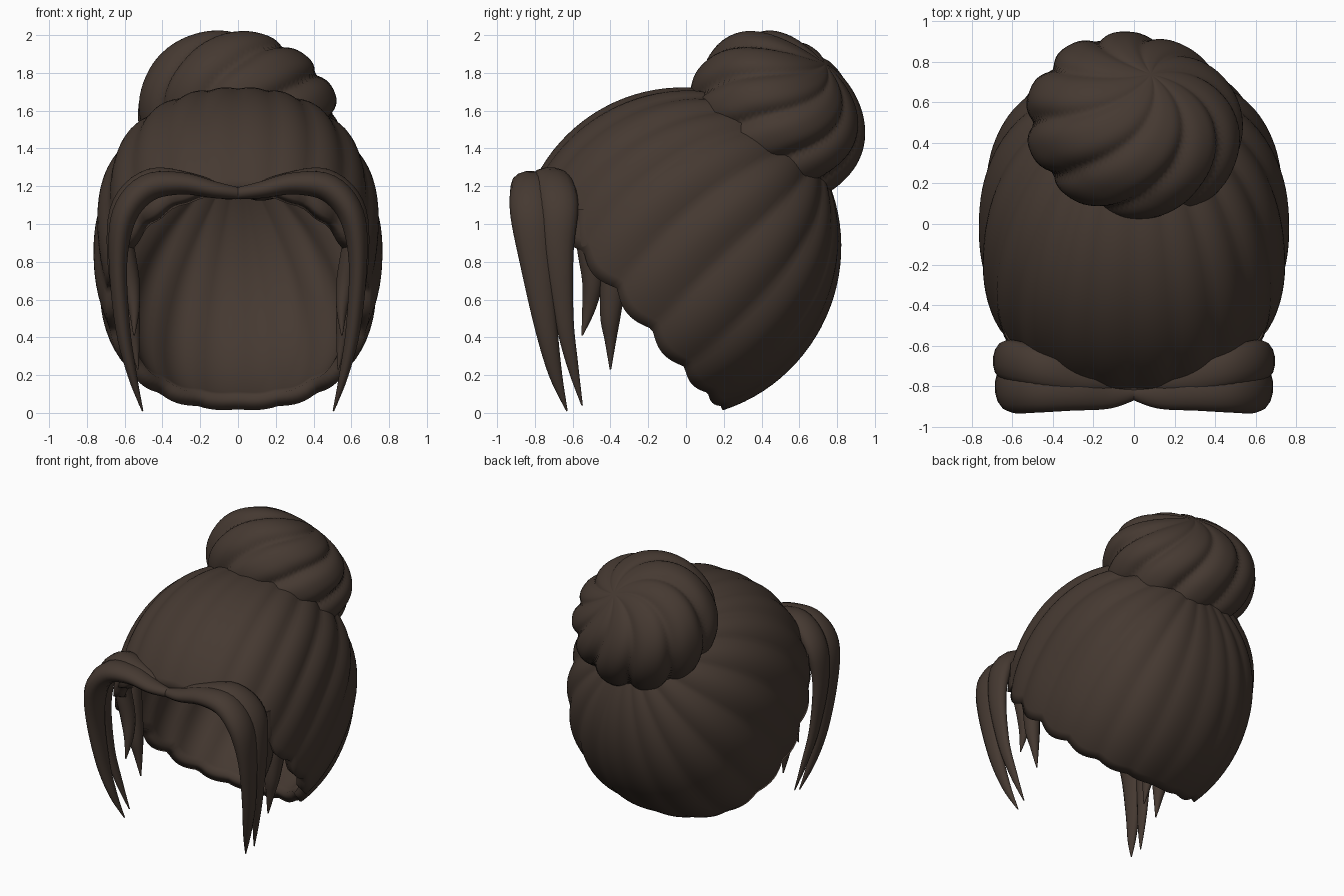
import bpy, bmesh, math
from mathutils import Vector

if "Cube" in bpy.data.objects:
    bpy.data.objects.remove(bpy.data.objects["Cube"])

# One dark brown for all the hair
hair = bpy.data.materials.new("dark_brown_hair")
hair.use_nodes = True
COLOR = (0.06, 0.041, 0.031, 1)
hair.diffuse_color = COLOR
bsdf = hair.node_tree.nodes["Principled BSDF"]
bsdf.inputs["Base Color"].default_value = COLOR
bsdf.inputs["Roughness"].default_value = 0.8

X = Vector((1, 0, 0))


def grid_object(name, rings, first_tip=None, last_tip=None):
    """Skin closed rings of points, with optional end points."""
    bm = bmesh.new()
    loops = [[bm.verts.new(p) for p in ring] for ring in rings]
    n = len(loops[0])
    for a, b in zip(loops, loops[1:]):
        for i in range(n):
            j = (i + 1) % n
            bm.faces.new((a[i], a[j], b[j], b[i]))
    for tip, loop in ((first_tip, loops[0]), (last_tip, loops[-1])):
        if tip is not None:
            v = bm.verts.new(tip)
            for i in range(n):
                bm.faces.new((v, loop[i], loop[(i + 1) % n]))
    bmesh.ops.recalc_face_normals(bm, faces=bm.faces)
    mid = sum((v.co for v in bm.verts), Vector()) / len(bm.verts)
    if sum(f.normal.dot(f.calc_center_median() - mid) for f in bm.faces) < 0:
        bmesh.ops.reverse_faces(bm, faces=bm.faces)
    mesh = bpy.data.meshes.new(name)
    bm.to_mesh(mesh)
    bm.free()
    mesh.materials.append(hair)
    obj = bpy.data.objects.new(name, mesh)
    bpy.context.collection.objects.link(obj)
    return obj


def smooth(obj, degrees=45):
    bpy.ops.object.select_all(action="DESELECT")
    obj.select_set(True)
    bpy.context.view_layer.objects.active = obj
    bpy.ops.object.shade_smooth_by_angle(angle=math.radians(degrees))


# Hair cap: a bowl whose axis leans back, combed from the bun to the rim
CENTRE = Vector((0, -0.02, 0.855))
AXIS = Vector((0, 0.753, 0.658))
FRONT = Vector((0, -0.658, 0.753))
SEGMENTS, ROWS = 160, 30


def cap_point(u, t):
    v = abs(math.atan2(math.sin(u), math.cos(u)))
    side = math.sin(v)
    comb = 10 * v + 1.2 * math.sin(2 * v) + 1.5 * side * math.sin(t * 2.5)
    ridge = abs(math.sin(comb))
    theta = t * (2.03 + 0.08 * side ** 2 + 0.05 * (ridge - 0.6) * side)
    d = AXIS * math.cos(theta) + math.sin(theta) * (FRONT * math.cos(u) + X * math.sin(u))
    p = 2.35
    r = ((abs(d.x) / 0.765) ** p + (math.hypot(d.y, d.z) / 0.87) ** p) ** (-1 / p)
    groove = (0.008 + 0.024 * side) * (1 - ridge) * math.sin(t * 2.6)
    back = 0.03 * max(0, -math.cos(u)) * math.sin(math.pi * t)
    return CENTRE + d * (r - groove - back)


cap = grid_object(
    "hair_cap",
    [[cap_point(2 * math.pi * i / SEGMENTS, k / ROWS) for i in range(SEGMENTS)]
     for k in range(1, ROWS + 1)],
    first_tip=cap_point(0, 0))
shell = cap.modifiers.new("thickness", "SOLIDIFY")
shell.thickness = 0.08
shell.offset = -1
smooth(cap)

# Bun: a flattened ball with twisted strands
BUN = Vector((0, 0.485, 1.575))
BUN_AXIS = Vector((0.22, 0.66, 0.71)).normalized()
BUN_SIDE = (X - BUN_AXIS * BUN_AXIS.x).normalized()
BUN_UP = BUN_AXIS.cross(BUN_SIDE)


def bun_point(u, theta):
    s = math.sin(theta)
    strand = abs(math.sin(4.5 * u + 2.6 * theta + 0.5 * math.sin(u)))
    k = 1.03 - 0.11 * (1 - strand) ** 1.5 * s
    flat = abs(math.cos(theta)) ** 0.9 * math.copysign(1, math.cos(theta))
    return BUN + k * (BUN_AXIS * 0.37 * flat
                      + s ** 0.9 * (BUN_SIDE * 0.53 * math.cos(u) + BUN_UP * 0.48 * math.sin(u)))


bun = grid_object(
    "bun",
    [[bun_point(2 * math.pi * i / 144, math.pi * k / 48) for i in range(144)]
     for k in range(1, 48)],
    bun_point(0, 0), bun_point(0, math.pi))
smooth(bun, 60)


# Loose locks: tapered oval tubes along smooth paths
def spline(points, t):
    i = min(int(t), len(points) - 2)
    f = t - i
    a, b, c, d = (points[min(max(i + k, 0), len(points) - 1)] for k in (-1, 0, 1, 2))
    return [0.5 * (2 * q + (r - p) * f + (2 * p - 5 * q + 4 * r - s) * f * f
                   + (3 * q - p - 3 * r + s) * f ** 3) for p, q, r, s in zip(a, b, c, d)]


def lock(name, points, sign):
    """Each point is x, y, z, half depth, half thickness."""
    steps = 5 * (len(points) - 1)
    rows = [spline(points, k / 5) for k in range(steps + 1)]
    rings = []
    for k, (x, y, z, deep, thin) in enumerate(rows):
        tangent = Vector(rows[min(k + 1, steps)][:3]) - Vector(rows[max(k - 1, 0)][:3])
        tangent.normalize()
        wide = Vector((0, 1, 0))
        wide = (wide - tangent * wide.dot(tangent)).normalized()
        across = tangent.cross(wide)
        ring = []
        for i in range(14):
            a = 2 * math.pi * i / 14
            p = Vector((x, y, z)) + wide * deep * math.cos(a) + across * thin * math.sin(a)
            ring.append((p.x * sign, p.y, p.z))
        rings.append(ring)
    centre = [(r[0] * sign, r[1], r[2]) for r in (rows[0], rows[-1])]
    smooth(grid_object(name, rings, *centre))


LOCKS = {
    "front_bang": [
        (-0.02, -0.83, 1.16, .03, .03), (.12, -.84, 1.18, .07, .045), (.3, -.83, 1.215, .09, .06),
        (.48, -.82, 1.19, .11, .075), (.6, -.815, 1.05, .115, .07), (.635, -.79, .8, .09, .05),
        (.61, -.74, .45, .06, .04), (.56, -.69, .2, .035, .025), (.505, -.63, .01, .004, .004)],
    "rear_bang": [
        (.05, -.78, 1.17, .04, .03), (.25, -.76, 1.22, .08, .05), (.46, -.71, 1.235, .1, .06),
        (.61, -.675, 1.1, .105, .06), (.65, -.675, .85, .08, .045), (.62, -.645, .5, .05, .03),
        (.57, -.6, .25, .03, .02), (.52, -.55, .04, .004, .004)],
    "temple_lock": [
        (.6, -.52, 1.08, .06, .04), (.6, -.51, .9, .07, .05), (.57, -.495, .7, .055, .05),
        (.55, -.515, .55, .035, .03), (.55, -.55, .41, .004, .004)],
    "ear_lock": [
        (.62, -.36, .95, .06, .04), (.6, -.38, .75, .07, .05), (.57, -.4, .52, .055, .05),
        (.55, -.4, .38, .03, .03), (.53, -.4, .23, .004, .004)],
}
for part, path in LOCKS.items():
    for side_name, sign in (("left", 1), ("right", -1)):
        lock(side_name + "_" + part, path, sign)
